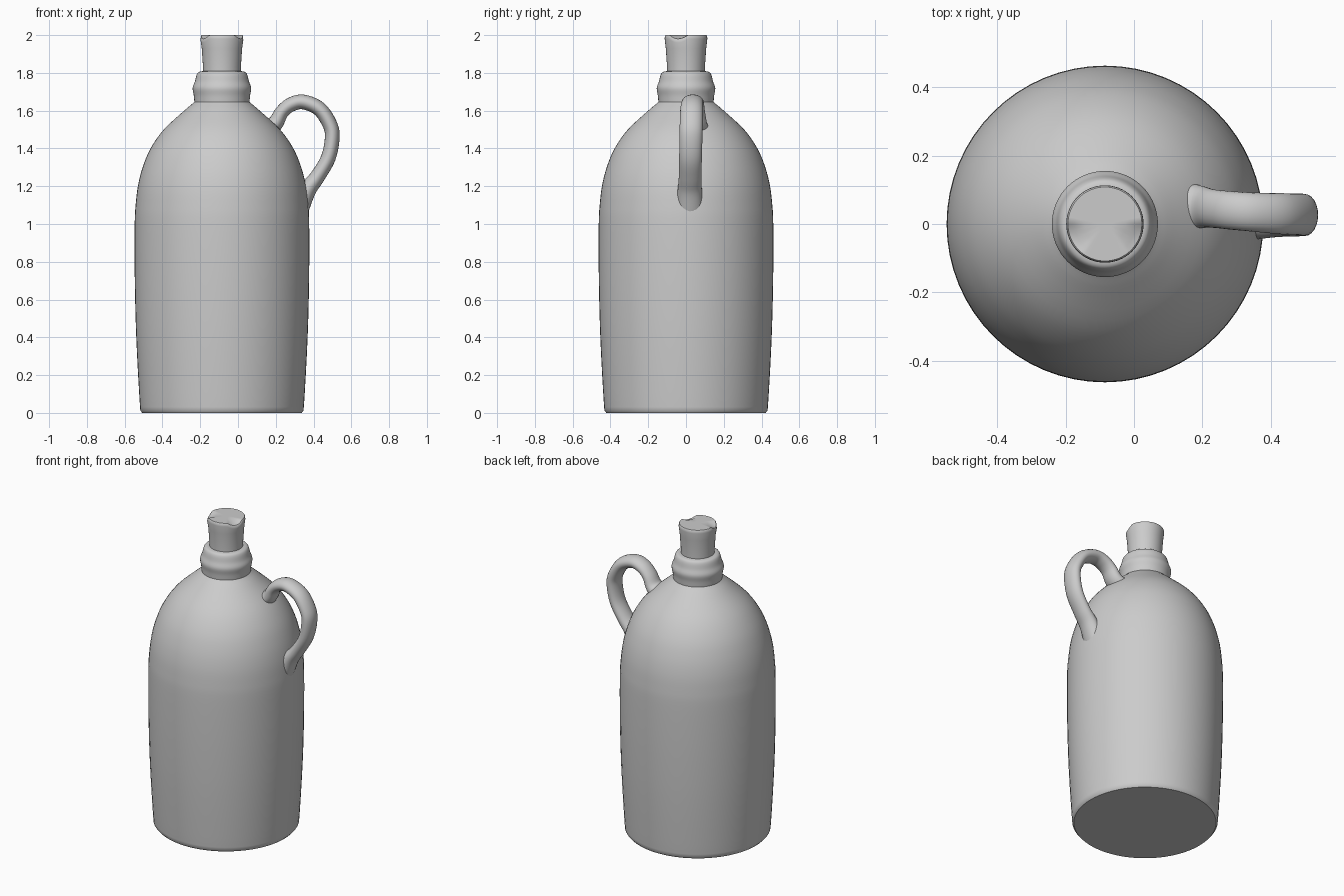
import bpy, bmesh, math
from mathutils import Vector

if "Cube" in bpy.data.objects:
    bpy.data.objects.remove(bpy.data.objects["Cube"])

CX = -0.085  # axis of the jug


def smooth_path(points, steps):
    """Catmull-Rom curve through tuples of any length."""
    pts = [Vector(p) for p in points]
    pts = [2 * pts[0] - pts[1]] + pts + [2 * pts[-1] - pts[-2]]
    out = []
    for i in range(1, len(pts) - 2):
        a, b, c, d = pts[i - 1:i + 3]
        for s in range(steps):
            t = s / steps
            out.append(0.5 * (2 * b + (c - a) * t + (2 * a - 5 * b + 4 * c - d) * t ** 2
                              + (3 * b - a - 3 * c + d) * t ** 3))
    return out + [pts[-2]]


def skin(name, rings, angle=40):
    """Skin equal-length rings of points and cap both ends."""
    bm = bmesh.new()
    loops = [[bm.verts.new(p) for p in ring] for ring in rings]
    n = len(loops[0])
    for a, b in zip(loops, loops[1:]):
        for i in range(n):
            j = (i + 1) % n
            bm.faces.new((a[i], a[j], b[j], b[i]))
    bm.faces.new(loops[0][::-1])
    bm.faces.new(loops[-1])
    bmesh.ops.recalc_face_normals(bm, faces=bm.faces)
    mesh = bpy.data.meshes.new(name)
    bm.to_mesh(mesh)
    bm.free()
    obj = bpy.data.objects.new(name, mesh)
    bpy.context.collection.objects.link(obj)
    bpy.ops.object.select_all(action='DESELECT')
    obj.select_set(True)
    bpy.context.view_layer.objects.active = obj
    bpy.ops.object.shade_smooth_by_angle(angle=math.radians(angle))
    return obj


def circle(r, z, n=64):
    return [Vector((CX + r * math.cos(2 * math.pi * i / n),
                    r * math.sin(2 * math.pi * i / n), z)) for i in range(n)]


# Jug body: base, straight wall and domed shoulder
wall = smooth_path([(0.432, 0.012), (0.438, 0.1), (0.449, 0.3), (0.457, 0.5), (0.462, 0.75),
                    (0.462, 1.0), (0.457, 1.1), (0.445, 1.2), (0.42, 1.3), (0.378, 1.4),
                    (0.308, 1.5), (0.2, 1.6), (0.155, 1.638)], 4)
# Rounded collar above the shoulder
collar = smooth_path([(0.146, 1.646), (0.149, 1.68), (0.155, 1.72), (0.143, 1.755),
                      (0.134, 1.79), (0.122, 1.805), (0.098, 1.81)], 4)
skin("jug_body", [circle(r, z) for r, z in [(0.422, 0.0)] + wall + collar])

# Stopper, flaring upwards, with two worn dips in its top rim
rings = [circle(r, z) for r, z in [(0.1, 1.79), (0.1, 1.83), (0.107, 1.93), (0.113, 1.98),
                                   (0.112, 1.995), (0.108, 2.0), (0.09, 2.0), (0.06, 2.0),
                                   (0.02, 2.0)]]
for ring in rings[3:]:
    for p in ring:
        for sx in (-1, 1):
            d = math.hypot(p.x - CX - sx * 0.105, p.y + 0.045)
            p.z -= 0.02 * max(0, 1 - (d / 0.055) ** 2)
skin("stopper", rings)

# Handle: flattened tube along a loop (x, y, z, half thickness, half width)
path = smooth_path([(0.13, 0.055, 1.49, 0.06, 0.075), (0.195, 0.05, 1.53, 0.043, 0.062),
                    (0.232, 0.045, 1.592, 0.037, 0.056), (0.28, 0.04, 1.632, 0.038, 0.056),
                    (0.345, 0.035, 1.646, 0.039, 0.057), (0.43, 0.03, 1.61, 0.039, 0.06),
                    (0.485, 0.028, 1.53, 0.039, 0.061), (0.499, 0.026, 1.46, 0.039, 0.061),
                    (0.478, 0.024, 1.35, 0.039, 0.06), (0.42, 0.022, 1.25, 0.04, 0.06),
                    (0.367, 0.02, 1.18, 0.047, 0.064), (0.32, 0.02, 1.08, 0.055, 0.072)], 5)
rings = []
for k, p in enumerate(path):
    a, b = path[max(k - 1, 0)], path[min(k + 1, len(path) - 1)]
    tangent = Vector((b[0] - a[0], 0, b[2] - a[2])).normalized()
    side = Vector((-tangent.z, 0, tangent.x))
    ring = []
    for i in range(24):
        t = 2 * math.pi * i / 24
        ring.append(Vector(p[:3]) + side * p[3] * math.cos(t)
                    + Vector((0, p[4] * math.sin(t), 0)))
    rings.append(ring)
skin("handle", rings, 60)
